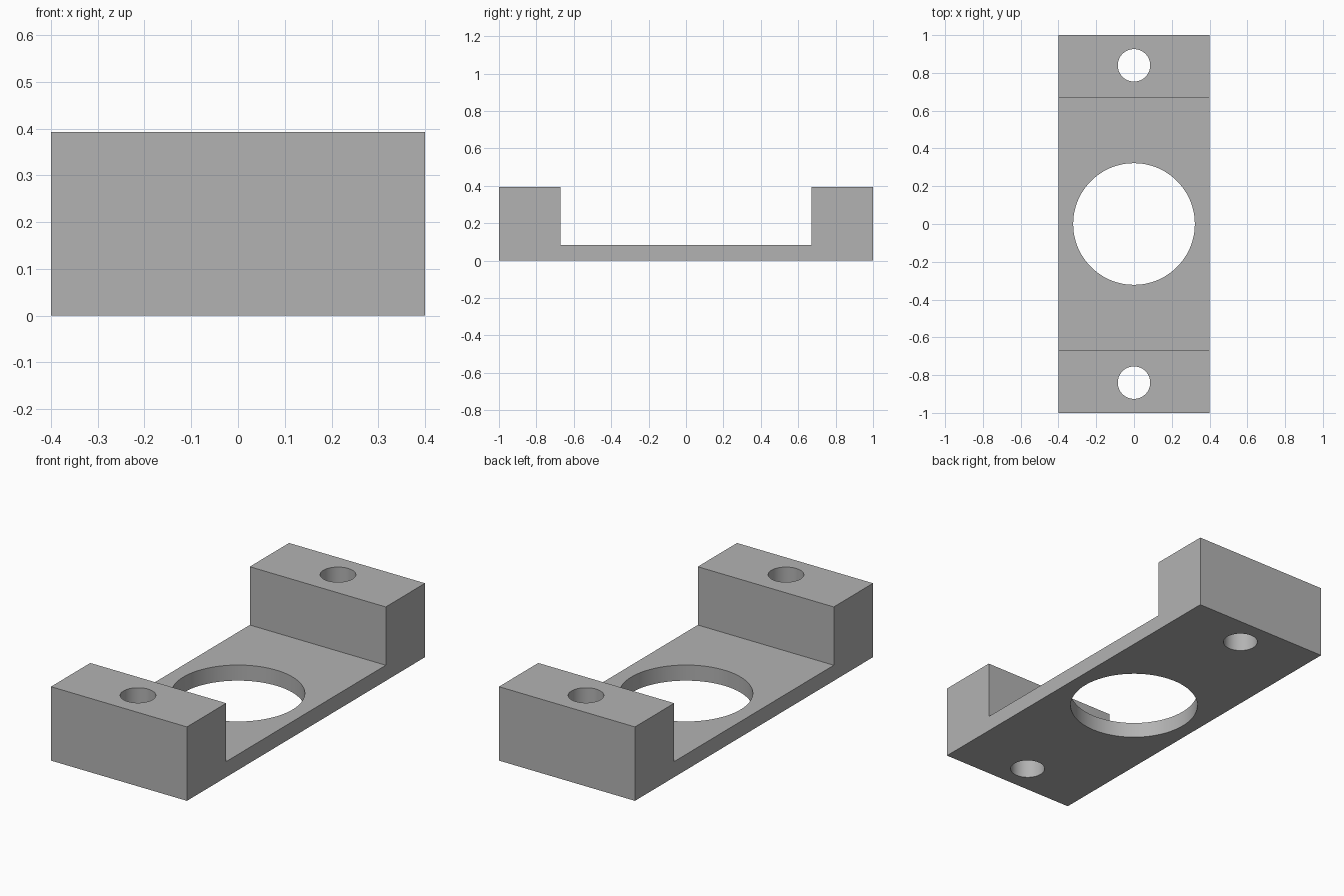
import bpy
import bmesh
from mathutils import Matrix

cube = bpy.data.objects.get("Cube")
if cube:
    bpy.data.objects.remove(cube, do_unlink=True)

HALF_WIDTH, HALF_LENGTH, HEIGHT = 0.4, 1.0, 0.393
WEB_TOP, BLOCK_INNER = 0.083, 0.67
HOLES = [(0, 0.322, 96), (-0.84, 0.086, 48), (0.84, 0.086, 48)]  # y, radius, sides

grey = bpy.data.materials.new("plain grey")
grey.use_nodes = True
colour = (0.45, 0.45, 0.45, 1)
grey.diffuse_color = colour
grey.node_tree.nodes["Principled BSDF"].inputs["Base Color"].default_value = colour


def make_object(name, bm):
    bmesh.ops.recalc_face_normals(bm, faces=bm.faces)
    mesh = bpy.data.meshes.new(name)
    bm.to_mesh(mesh)
    bm.free()
    mesh.materials.append(grey)
    obj = bpy.data.objects.new(name, mesh)
    bpy.context.collection.objects.link(obj)
    return obj


# Bracket body: U-shaped side profile extruded across the width
half = [(HALF_LENGTH, 0), (HALF_LENGTH, HEIGHT), (BLOCK_INNER, HEIGHT), (BLOCK_INNER, WEB_TOP)]
profile = half + [(-y, z) for y, z in reversed(half)]
bm = bmesh.new()
face = bm.faces.new([bm.verts.new((-HALF_WIDTH, y, z)) for y, z in profile])
extruded = bmesh.ops.extrude_face_region(bm, geom=[face])["geom"]
bmesh.ops.translate(bm, vec=(2 * HALF_WIDTH, 0, 0),
                    verts=[v for v in extruded if isinstance(v, bmesh.types.BMVert)])
bracket = make_object("mounting_bracket", bm)

# Cutters: large centre opening and a bolt hole through each end block
bm = bmesh.new()
for y, radius, sides in HOLES:
    bmesh.ops.create_cone(bm, cap_ends=True, segments=sides, radius1=radius, radius2=radius,
                          depth=1, matrix=Matrix.Translation((0, y, HEIGHT / 2)))
cutter = make_object("hole_cutter", bm)
cutter.hide_render = True

# Cut the holes, then discard the cutter
cut = bracket.modifiers.new("holes", 'BOOLEAN')
cut.operation = 'DIFFERENCE'
cut.solver = 'EXACT'
cut.object = cutter
for obj in bpy.context.selected_objects:
    obj.select_set(False)
bpy.context.view_layer.objects.active = bracket
bracket.select_set(True)
bpy.ops.object.modifier_apply(modifier=cut.name)
bpy.data.objects.remove(cutter, do_unlink=True)

# Smooth hole walls, crisp edges
bpy.ops.object.shade_smooth_by_angle()
